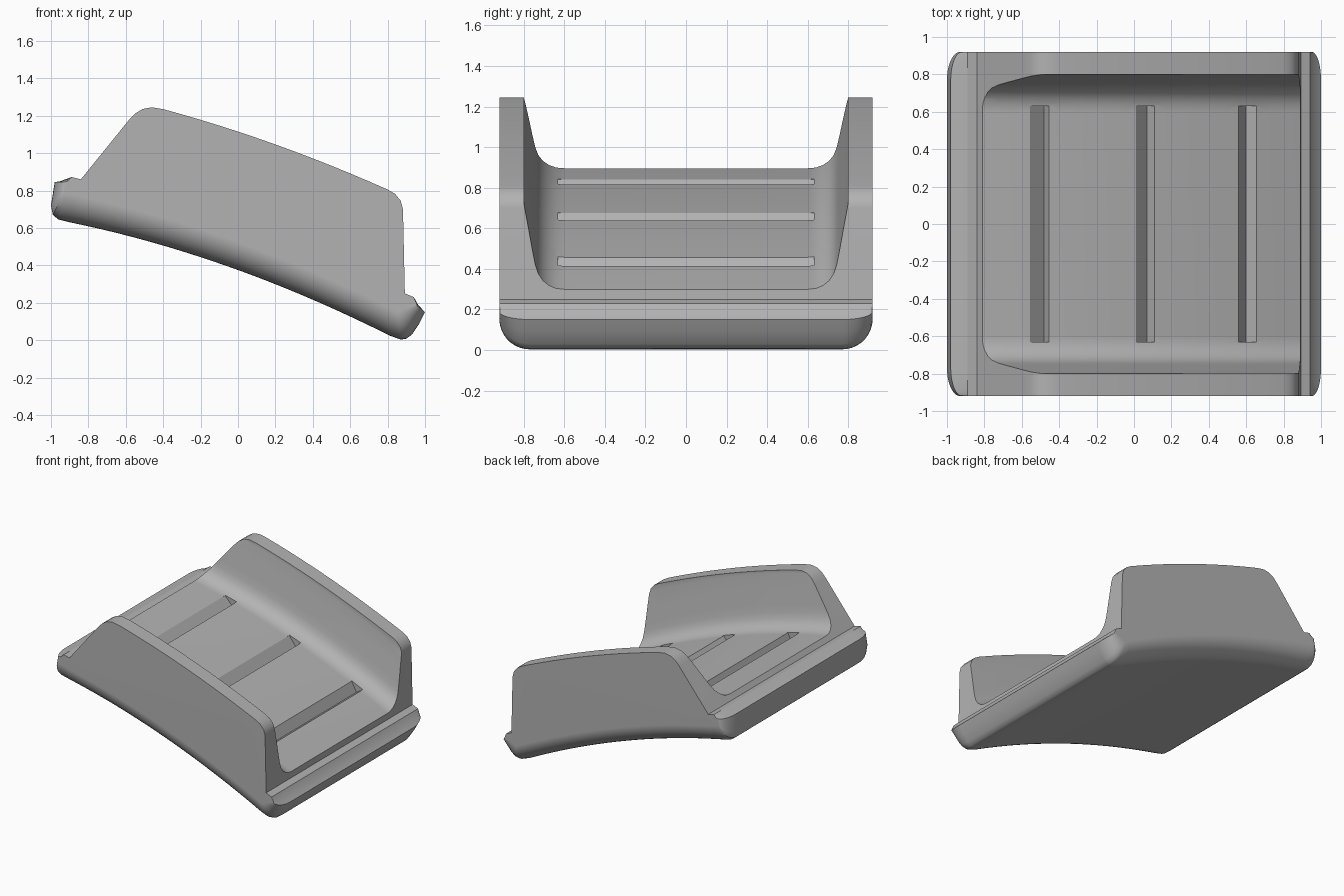
import bpy
import bmesh
import math

default_cube = bpy.data.objects.get("Cube")
if default_cube:
    bpy.data.objects.remove(default_cube, do_unlink=True)

HALF_WIDTH = 0.92
ROUNDING = 0.15


# Long curves of the tray: underside, channel floor and side wall rim
def underside(x):
    return 0.375 - 0.362 * x - 0.087 * x * x


def channel_floor(x):
    return 0.678 - 0.343 * x - 0.092 * x * x


def rim(x):
    return 1.115 - 0.329 * x - 0.073 * x * x


def spread(start, end, count):
    return [start + (end - start) * i / (count - 1) for i in range(count)]


def loft(name, sections):
    """Skin matching closed loops of points and cap both ends."""
    bm = bmesh.new()
    loops = [[bm.verts.new(point) for point in section] for section in sections]
    for first, second in zip(loops, loops[1:]):
        for i in range(len(first)):
            j = (i + 1) % len(first)
            bm.faces.new((first[i], first[j], second[j], second[i]))
    bm.faces.new(loops[0])
    bm.faces.new(loops[-1])
    bmesh.ops.recalc_face_normals(bm, faces=bm.faces)
    mesh = bpy.data.meshes.new(name)
    bm.to_mesh(mesh)
    bm.free()
    obj = bpy.data.objects.new(name, mesh)
    bpy.context.collection.objects.link(obj)
    return obj


def activate(obj):
    bpy.ops.object.select_all(action="DESELECT")
    obj.select_set(True)
    bpy.context.view_layer.objects.active = obj


def cut(target, cutter):
    cutter.hide_render = True
    modifier = target.modifiers.new("cut", "BOOLEAN")
    modifier.operation = "DIFFERENCE"
    modifier.solver = "EXACT"
    modifier.object = cutter
    activate(target)
    bpy.ops.object.modifier_apply(modifier=modifier.name)
    bpy.data.objects.remove(cutter, do_unlink=True)


# Side outline: x, z, then the shift in x and z where the lower edge rounds off
high_lip = [(-0.9, 0.63, 0.02, 0.15), (-0.96, 0.645, 0.04, 0.14),
            (-0.99, 0.67, 0.06, 0.12), (-1, 0.72, 0.07, 0.08),
            (-0.98, 0.845, 0.06, 0), (-0.95, 0.85, 0.04, 0),
            (-0.89, 0.872, 0, 0), (-0.84, 0.86, 0, 0)]
high_corner = [(-0.585, 1.175), (-0.55, 1.212), (-0.51, 1.236), (-0.46, 1.245)]
low_corner = [(0.84, 0.782), (0.87, 0.745), (0.882, 0.7), (0.892, 0.25)]
low_lip = [(0.94, 0.23, 0, 0), (0.965, 0.185, -0.02, 0.03),
           (1, 0.15, -0.05, 0.04), (0.97, 0.09, -0.05, 0.09),
           (0.93, 0.03, -0.04, 0.14), (0.9, 0.008, -0.03, 0.15),
           (0.87, 0.003, -0.02, 0.15)]
outline = list(high_lip)
outline += [(x, z, 0, 0) for x, z in high_corner]
outline += [(x, rim(x), 0, 0) for x in spread(-0.4, 0.8, 13)]
outline += [(x, z, 0, 0) for x, z in low_corner]
outline += low_lip
outline += [(x, underside(x), 0, ROUNDING) for x in spread(0.81, -0.85, 18)]

# Body: slices across the width, rounded towards both sides
angles = [math.radians(a) for a in range(0, 91, 10)]
half = [(HALF_WIDTH - ROUNDING * (1 - math.sin(a)), 1 - math.cos(a)) for a in angles]
slices = [(-y, w) for y, w in reversed(half)] + half
body = loft("tray_body", [[(x + w * dx, y, z + w * dz) for x, z, dx, dz in outline]
                          for y, w in slices])

# Channel: flared walls with a filleted floor, following the floor curve
flare = [(0.6, 0), (0.64, 0.004), (0.675, 0.018), (0.705, 0.042), (0.728, 0.075),
         (0.743, 0.12), (0.755, 0.18), (0.777, 0.3), (0.798, 0.41), (0.8, 1.2)]
section = [(-y, h) for y, h in reversed(flare)] + flare
channel = loft("channel_cutter", [[(x, y, channel_floor(x) + h) for y, h in section]
                                  for x in spread(-1.2, 1.2, 31)])
cut(body, channel)

# Three V-shaped cross grooves in the floor
for start, bottom, end in [(-0.555, -0.48, -0.455), (0.01, 0.07, 0.11),
                           (0.56, 0.6, 0.655)]:
    depth = channel_floor(bottom) - 0.06
    shape = [(start, channel_floor(start)), (bottom, depth), (end, channel_floor(end)),
             (end, channel_floor(end) + 0.1), (start, channel_floor(start) + 0.1)]
    groove = loft("groove_cutter", [[(x, y, z) for x, z in shape]
                                    for y in (-0.63, 0.63)])
    cut(body, groove)

# Plain grey finish
grey = bpy.data.materials.new("grey")
grey.use_nodes = True
colour = (0.45, 0.45, 0.45, 1)
grey.diffuse_color = colour
grey.node_tree.nodes["Principled BSDF"].inputs["Base Color"].default_value = colour
body.data.materials.clear()
body.data.materials.append(grey)

activate(body)
bpy.ops.object.shade_smooth_by_angle(angle=math.radians(30))
weighted = body.modifiers.new("even_shading", "WEIGHTED_NORMAL")
weighted.keep_sharp = True
